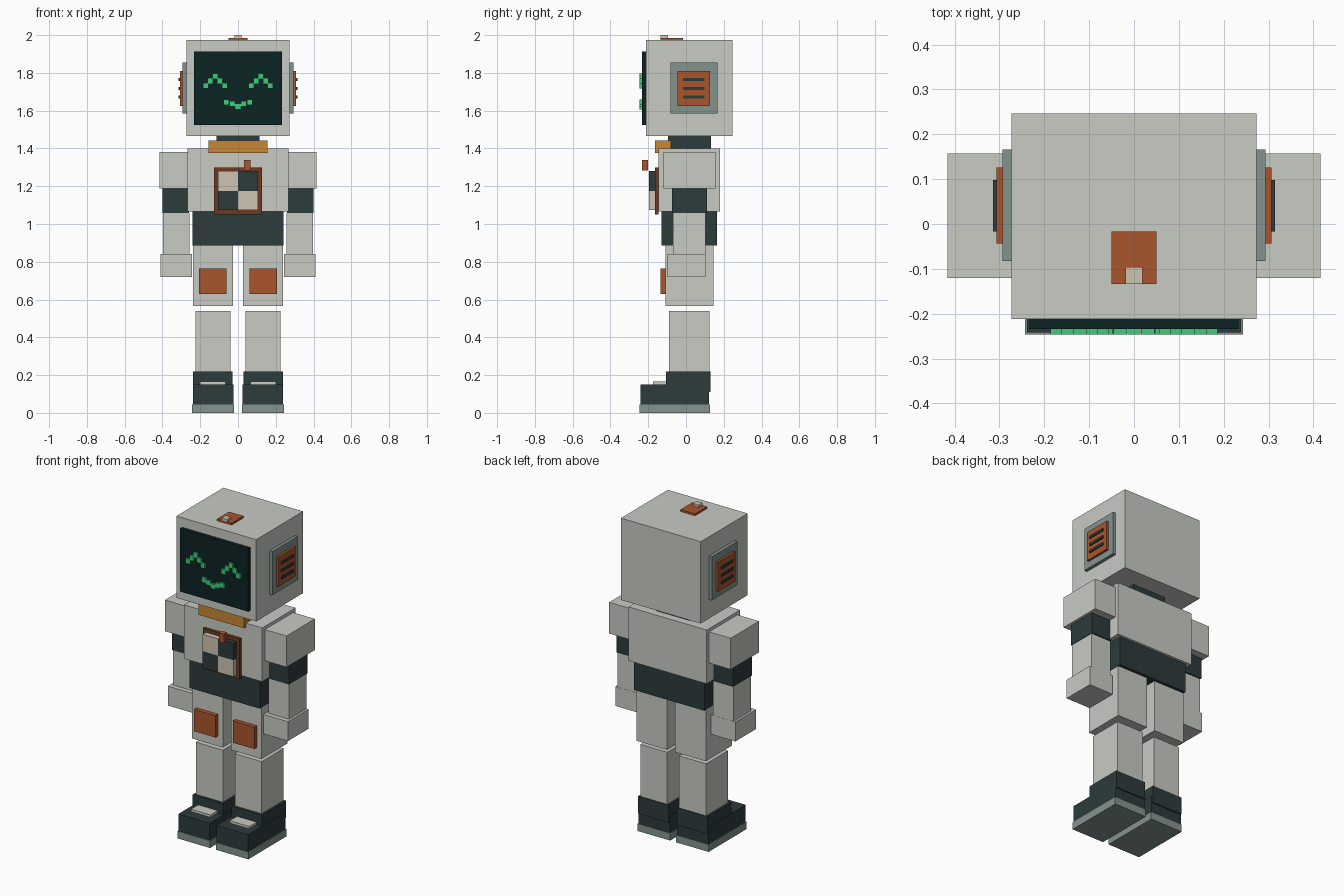
import bpy, bmesh

if "Cube" in bpy.data.objects:
    bpy.data.objects.remove(bpy.data.objects["Cube"])


def srgb(hex_code):
    vals = [int(hex_code[i:i + 2], 16) / 255 for i in (0, 2, 4)]
    return [v / 12.92 if v <= 0.04045 else ((v + 0.055) / 1.055) ** 2.4 for v in vals] + [1]


MATS = {}
for name, code in {"shell_grey": "C8CBC4", "charcoal": "2D3B3C", "screen_black": "0C2324",
                   "glow_green": "3ECB7C", "rust_orange": "AA552D", "amber": "C88733",
                   "frame_brown": "6C3A23", "cream": "CEC4B0", "sage_grey": "84948F"}.items():
    MATS[name] = bpy.data.materials.new(name)
    MATS[name].diffuse_color = srgb(code)


def boxes(name, mat, *ranges):
    """One object made of boxes, each given as x0, x1, y0, y1, z0, z1."""
    bm = bmesh.new()
    for x0, x1, y0, y1, z0, z1 in ranges:
        for v in bmesh.ops.create_cube(bm, size=1)["verts"]:
            v.co = (x1 if v.co.x > 0 else x0, y1 if v.co.y > 0 else y0, z1 if v.co.z > 0 else z0)
    mesh = bpy.data.meshes.new(name)
    bm.to_mesh(mesh)
    bm.free()
    mesh.materials.append(MATS[mat])
    obj = bpy.data.objects.new(name, mesh)
    bpy.context.collection.objects.link(obj)


def pair(name, mat, *ranges):
    """The same boxes on the right and, mirrored, on the left."""
    boxes("right_" + name, mat, *ranges)
    boxes("left_" + name, mat, *[(-r[1], -r[0], *r[2:]) for r in ranges])


# Head, screen and top button
boxes("head", "shell_grey", (-.273, .273, -.212, .246, 1.467, 1.973))
boxes("screen", "screen_black", (-.233, .233, -.234, -.212, 1.525, 1.914))
boxes("top_plate", "rust_orange", (-.05, .05, -.134, -.017, 1.973, 1.985))
boxes("top_button", "cream", (-.019, .019, -.134, -.096, 1.985, 2.0))


# Pixel face
def pixels(points, half=.015):
    return [(x - half, x + half, -.246, -.234, z - half, z + half) for x, z in points]


pair("eye", "glow_green", *pixels([(.121 + i * .0252, 1.783 - abs(i) * .0255) for i in range(-2, 3)]))
boxes("mouth", "glow_green", *pixels([(i * .031, (1.622, 1.636, 1.645)[abs(i)]) for i in range(-2, 3)]))

# Ear vents
pair("ear_plate", "sage_grey", (.273, .293, -.083, .166, 1.585, 1.854))
pair("ear_grille", "rust_orange", (.293, .307, -.044, .126, 1.626, 1.809))
pair("ear_slats", "charcoal", *[(.307, .314, -.017, .098, z - .008, z + .008)
                                for z in (1.672, 1.717, 1.764)])

# Neck, torso and hips
boxes("neck", "charcoal", (-.114, .114, -.095, .132, 1.40, 1.467))
boxes("collar", "amber", (-.157, .157, -.164, -.08, 1.375, 1.443))
boxes("torso", "shell_grey", (-.268, .268, -.146, .18, 1.067, 1.40))
boxes("hips", "charcoal", (-.24, .24, -.13, .164, .887, 1.067))

# Chest panel with chequered tiles and a tab
boxes("chest_frame", "frame_brown", (-.126, .126, -.164, -.146, 1.05, 1.30))
boxes("cream_tiles", "cream", (-.106, 0, -.196, -.164, 1.176, 1.28), (0, .106, -.196, -.164, 1.073, 1.176))
boxes("dark_tiles", "charcoal", (0, .106, -.196, -.164, 1.176, 1.28), (-.106, 0, -.196, -.164, 1.073, 1.176))
boxes("chest_tab", "rust_orange", (.032, .066, -.233, -.202, 1.284, 1.34))

# Arms
pair("shoulder", "shell_grey", (.255, .416, -.12, .157, 1.187, 1.38))
pair("sleeve", "charcoal", (.26, .4, -.073, .11, 1.057, 1.187))
pair("forearm", "shell_grey", (.257, .397, -.069, .103, .84, 1.057))
pair("hand", "shell_grey", (.243, .411, -.098, .104, .72, .84))

# Legs
pair("thigh", "shell_grey", (.027, .238, -.109, .146, .567, .887))
pair("knee_pad", "rust_orange", (.06, .206, -.135, -.109, .63, .765))
pair("shin", "shell_grey", (.041, .225, -.09, .125, .2, .54))

# Boots
pair("boot_cuff", "charcoal", (.03, .237, -.105, .13, .11, .218))
pair("boot", "charcoal", (.024, .239, -.242, .123, .045, .15))
pair("sole", "sage_grey", (.02, .243, -.246, .126, 0, .045))
pair("boot_strap", "shell_grey", (.066, .2, -.175, -.105, .15, .165))

for m in bpy.data.materials:
    if m.users and not m.is_grease_pencil:
        m.use_nodes = True
        m.node_tree.nodes["Principled BSDF"].inputs["Base Color"].default_value = m.diffuse_color
